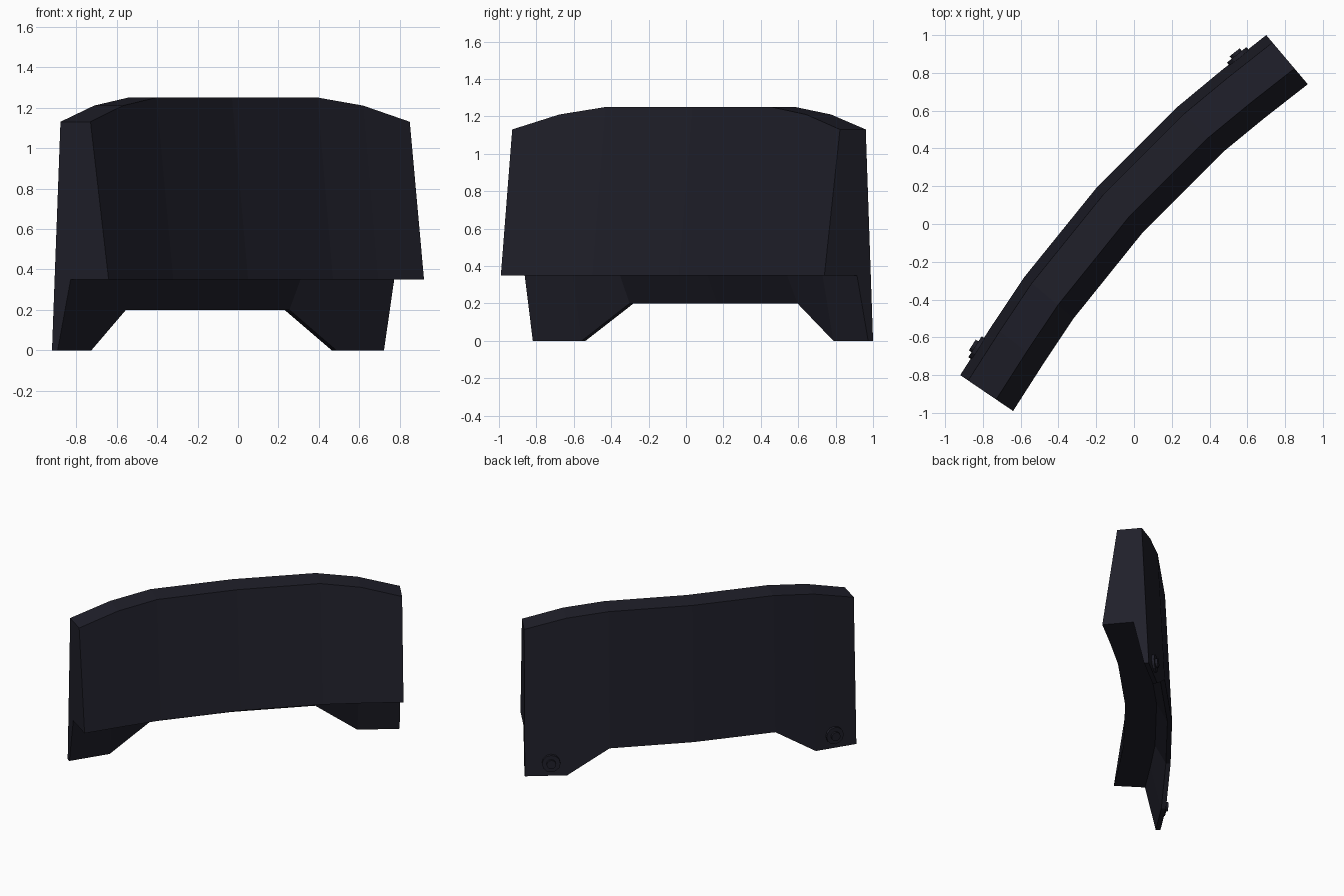
import bpy, bmesh
from mathutils import Vector

if "Cube" in bpy.data.objects:
    bpy.data.objects.remove(bpy.data.objects["Cube"])

mat = bpy.data.materials.new("dark_navy")
mat.diffuse_color = (0.014, 0.014, 0.023, 1)
mat.use_nodes = True
mat.node_tree.nodes["Principled BSDF"].inputs["Base Color"].default_value = mat.diffuse_color

# Stations along the arc: outer xy, inner xy, top z, bottom z
stations = [
    ((-0.92, -0.80), (-0.64, -0.99), 1.13, 0.0),
    ((-0.752, -0.537), (-0.482, -0.743), 1.21, 0.0),
    ((-0.58, -0.28), (-0.32, -0.50), 1.25, 0.2),
    ((-0.20, 0.19), (0.05, -0.04), 1.25, 0.2),
    ((0.23, 0.62), (0.47, 0.38), 1.25, 0.2),
    ((0.463, 0.813), (0.692, 0.562), 1.21, 0.0),
    ((0.70, 1.00), (0.92, 0.74), 1.13, 0.0),
]
LEDGE = 0.35


def new_object(name, bm):
    bmesh.ops.recalc_face_normals(bm, faces=bm.faces)
    me = bpy.data.meshes.new(name)
    bm.to_mesh(me)
    bm.free()
    me.materials.append(mat)
    ob = bpy.data.objects.new(name, me)
    bpy.context.collection.objects.link(ob)
    return ob


# Curved panel: one six-sided cross-section lofted through the stations
bm = bmesh.new()
rings = []
for outer, inner, top, bottom in stations:
    o, i = Vector(outer), Vector(inner)
    section = [(0, bottom), (0.15, top), (0.68, top),
               (1, LEDGE), (0.33, LEDGE), (0.1, bottom)]
    rings.append([bm.verts.new((*o.lerp(i, f), z)) for f, z in section])
for a, b in zip(rings, rings[1:]):
    for k in range(6):
        n = (k + 1) % 6
        bm.faces.new((a[k], a[n], b[n], b[k]))
bm.faces.new(rings[0])
bm.faces.new(rings[-1])
new_object("curved_panel", bm)


# Stepped round bolts on the back of each foot
def bolt(name, p, q, t):
    p, q = Vector((*p, 0)), Vector((*q, 0))
    along = (q - p).normalized()
    normal = Vector((-along.y, along.x, 0))
    centre = p.lerp(q, t) + Vector((0, 0, 0.1))
    rot = normal.to_track_quat('Z', 'Y').to_matrix().to_4x4()
    bm = bmesh.new()
    for radius, height in ((0.066, 0.015), (0.034, 0.032)):
        depth = height + 0.02
        m = rot.copy()
        m.translation = centre + normal * (height - depth / 2)
        bmesh.ops.create_cone(bm, cap_ends=True, segments=12, radius1=radius,
                              radius2=radius, depth=depth, matrix=m)
    new_object(name, bm)


bolt("left_bolt", stations[0][0], stations[1][0], 0.54)
bolt("right_bolt", stations[5][0], stations[6][0], 0.38)
